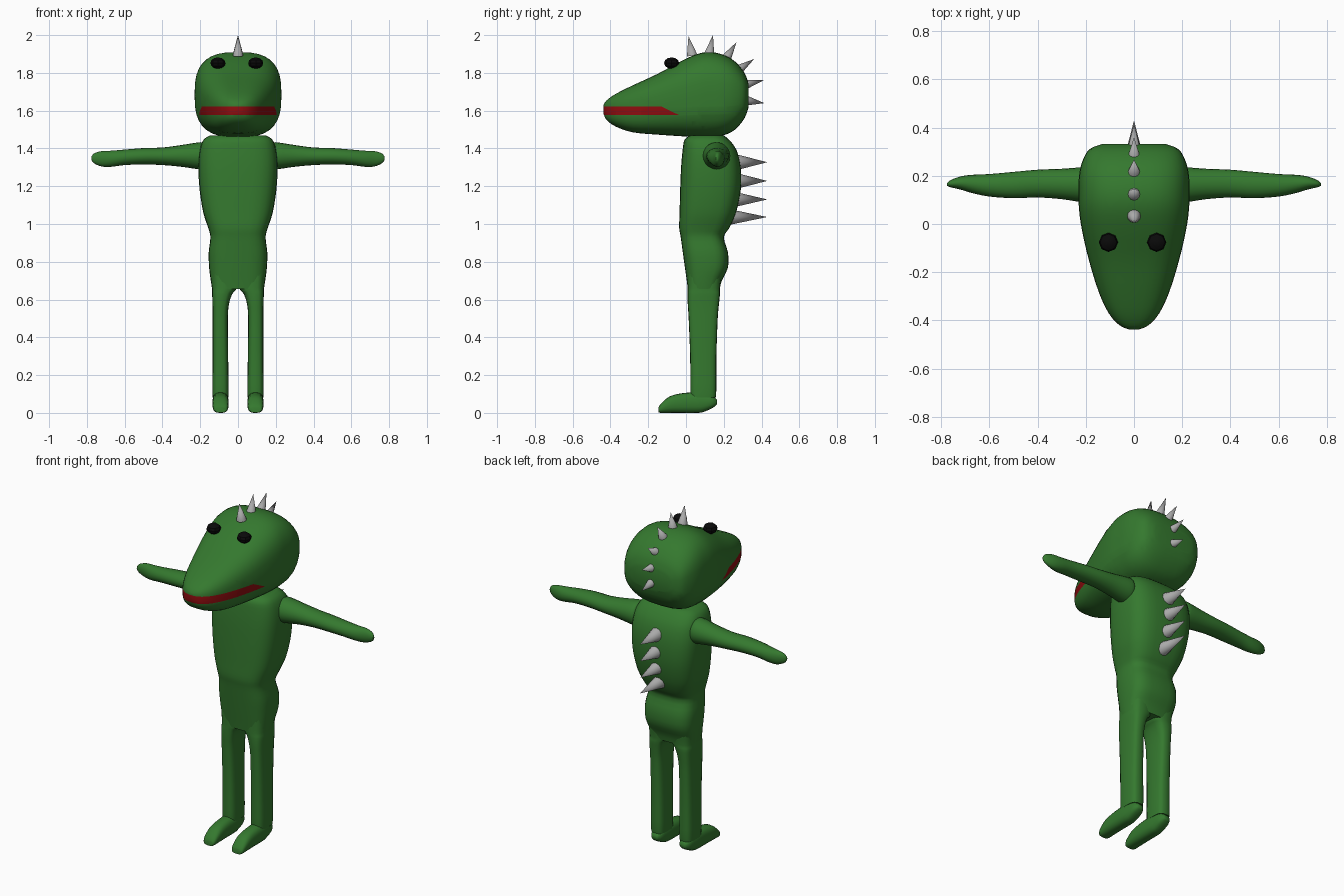
import bpy, bmesh
from math import pi, cos, sin, copysign, radians
from mathutils import Vector

cube = bpy.data.objects.get("Cube")
if cube:
    bpy.data.objects.remove(cube, do_unlink=True)


def material(name, rgb, rough=0.6):
    m = bpy.data.materials.new(name)
    m.use_nodes = True
    m.diffuse_color = (*rgb, 1)
    bsdf = m.node_tree.nodes["Principled BSDF"]
    bsdf.inputs["Base Color"].default_value = (*rgb, 1)
    bsdf.inputs["Roughness"].default_value = rough
    return m


GREEN = material("skin green", (0.035, 0.19, 0.028))
RED = material("mouth red", (0.28, 0.004, 0.005))
BLACK = material("eye black", (0.003, 0.003, 0.003))
GREY = material("spike grey", (0.40, 0.40, 0.40))


def finish(name, bm, mats, angle=50):
    bmesh.ops.recalc_face_normals(bm, faces=bm.faces)
    mesh = bpy.data.meshes.new(name)
    bm.to_mesh(mesh)
    bm.free()
    for m in mats:
        mesh.materials.append(m)
    ob = bpy.data.objects.new(name, mesh)
    bpy.context.collection.objects.link(ob)
    bpy.ops.object.select_all(action="DESELECT")
    ob.select_set(True)
    bpy.context.view_layer.objects.active = ob
    bpy.ops.object.shade_smooth_by_angle(angle=radians(angle))
    return ob


def smooth_sections(sections, steps=3):
    """Catmull-Rom interpolation between the given cross-sections."""
    s = [Vector(v) for v in sections]
    out = []
    for i in range(len(s) - 1):
        p0, p1, p2, p3 = s[max(i - 1, 0)], s[i], s[i + 1], s[min(i + 2, len(s) - 1)]
        for k in range(steps):
            t = k / steps
            out.append(p1 + (p2 - p0) * (t / 2)
                       + (p0 * 2 - p1 * 5 + p2 * 4 - p3) * (t * t / 2)
                       + (p1 * 3 - p0 - p2 * 3 + p3) * (t ** 3 / 2))
    return out + [s[-1]]


def loft(axis, sections, power, segs=28):
    """Skin rounded-box sections (position, low a, high a, low b, high b) along an axis."""
    bm = bmesh.new()
    rings = []
    for pos, a0, a1, b0, b1 in smooth_sections(sections):
        ring = []
        for i in range(segs):
            t = 2 * pi * i / segs
            c, s = cos(t), sin(t)
            a = (a0 + a1) / 2 + (a1 - a0) / 2 * copysign(abs(c) ** (2 / power), c)
            b = (b0 + b1) / 2 + (b1 - b0) / 2 * copysign(abs(s) ** (2 / power), s)
            co = {"x": (pos, a, b), "y": (a, pos, b), "z": (a, b, pos)}[axis]
            ring.append(bm.verts.new(co))
        rings.append(ring)
    for r, q in zip(rings, rings[1:]):
        for i in range(segs):
            j = (i + 1) % segs
            bm.faces.new((r[i], r[j], q[j], q[i]))
    bm.faces.new(rings[0])
    bm.faces.new(rings[-1])
    return bm


def mirrored(bm, side):
    if side < 0:
        for v in bm.verts:
            v.co.x *= -1
    return bm


# Head: y, half width, bottom, top
head_profile = [
    (-.437, .02, 1.585, 1.63), (-.42, .06, 1.55, 1.655), (-.37, .105, 1.515, 1.69),
    (-.28, .147, 1.485, 1.735), (-.15, .187, 1.473, 1.795), (-.03, .215, 1.465, 1.86),
    (.06, .228, 1.46, 1.9), (.13, .23, 1.46, 1.91), (.2, .228, 1.47, 1.895),
    (.26, .214, 1.5, 1.86), (.31, .185, 1.56, 1.8), (.332, .13, 1.62, 1.74)]
head = loft("y", [(y, -w, w, lo, hi) for y, w, lo, hi in head_profile], 2.8, 36)

# Mouth: cut a wedge-ended band into the head surface
low, high = 1.578, 1.622
slope_point, slope_normal = Vector((0, -.13, high)), Vector((0, .044, .09))
for co, no in (((0, 0, low), (0, 0, 1)), ((0, 0, high), (0, 0, 1)), (slope_point, slope_normal)):
    geom = head.verts[:] + head.edges[:] + head.faces[:]
    bmesh.ops.bisect_plane(head, geom=geom, plane_co=co, plane_no=no)
for f in head.faces:
    c = f.calc_center_median()
    if low < c.z < high and (c - slope_point).dot(slope_normal) < 0:
        f.material_index = 1
finish("head", head, [GREEN, RED])

# Torso and hips: z, half width, front, back
torso_profile = [
    (.655, .137, .01, .178), (.7, .144, .004, .19), (.77, .153, -.006, .222),
    (.85, .155, -.017, .222), (.93, .146, -.028, .2), (.98, .158, -.036, .23),
    (1.06, .184, -.034, .265), (1.18, .203, -.031, .29), (1.3, .21, -.026, .29),
    (1.39, .203, -.018, .268), (1.445, .183, -.008, .23), (1.468, .15, .02, .2)]
finish("torso", loft("z", [(z, -w, w, f, b) for z, w, f, b in torso_profile], 3.2), [GREEN])

# Limbs, one set for each side
leg_sections = [
    (.085, .055, .13, .03, .152), (.1, .05, .135, .024, .16), (.3, .052, .134, .022, .161),
    (.5, .054, .134, .014, .168), (.58, .047, .135, .009, .175), (.63, .03, .137, .008, .18),
    (.66, .008, .137, .009, .18), (.74, .004, .142, .01, .19)]
foot_sections = [
    (-.145, .062, .123, .002, .03), (-.13, .054, .131, 0, .052), (-.085, .05, .135, 0, .088),
    (-.02, .05, .135, 0, .104), (.05, .05, .135, 0, .109), (.09, .052, .133, .004, .106),
    (.14, .058, .127, .026, .09), (.165, .075, .11, .045, .068)]
arm_sections = [
    (.165, .125, .2, 1.325, 1.4), (.185, .095, .228, 1.292, 1.428), (.21, .09, .235, 1.29, 1.432),
    (.3, .103, .229, 1.303, 1.418), (.4, .11, .225, 1.312, 1.405), (.5, .107, .216, 1.315, 1.402),
    (.6, .114, .207, 1.312, 1.394), (.67, .128, .204, 1.303, 1.388),
    (.72, .143, .197, 1.304, 1.386), (.76, .152, .182, 1.32, 1.375), (.775, .158, .17, 1.337, 1.358)]
for label, side in (("left", 1), ("right", -1)):
    finish(label + "_leg", mirrored(loft("z", leg_sections, 3.2, 20), side), [GREEN])
    finish(label + "_foot", mirrored(loft("y", foot_sections, 2.6, 20), side), [GREEN])
    finish(label + "_arm", mirrored(loft("x", arm_sections, 2, 20), side), [GREEN])

    # Eye: small flattened low-sided ball
    eye = bmesh.new()
    bmesh.ops.create_uvsphere(eye, u_segments=8, v_segments=6, radius=.04)
    for v in eye.verts:
        v.co = Vector((v.co.x, v.co.y, v.co.z * .75)) + Vector((side * .1 - .006, -.076, 1.852))
    finish(label + "_eye", eye, [BLACK], 30)


# Spikes
def spike(name, base, tip, radius):
    base, tip = Vector((0, *base)), Vector((0, *tip))
    d = tip - base
    base -= d * .15
    bm = bmesh.new()
    bmesh.ops.create_cone(bm, cap_ends=True, segments=12, radius1=radius, radius2=0,
                          depth=(tip - base).length)
    bmesh.ops.rotate(bm, verts=bm.verts, matrix=d.to_track_quat("Z", "Y").to_matrix())
    bmesh.ops.translate(bm, verts=bm.verts, vec=(base + tip) / 2)
    finish(name, bm, [GREY])


head_spikes = [
    ((.03, 1.905), (.013, 1.995)), ((.125, 1.91), (.143, 2.0)), ((.218, 1.885), (.267, 1.962)),
    ((.283, 1.82), (.36, 1.873)), ((.32, 1.74), (.415, 1.763)), ((.327, 1.652), (.415, 1.64))]
for i, (base, tip) in enumerate(head_spikes):
    spike(f"head_spike_{i + 1}", base, tip, .028)
for i, (y, z) in enumerate([(.285, 1.327), (.285, 1.228), (.27, 1.13), (.25, 1.037)]):
    spike(f"back_spike_{i + 1}", (y, z), (.43, z), .043)
